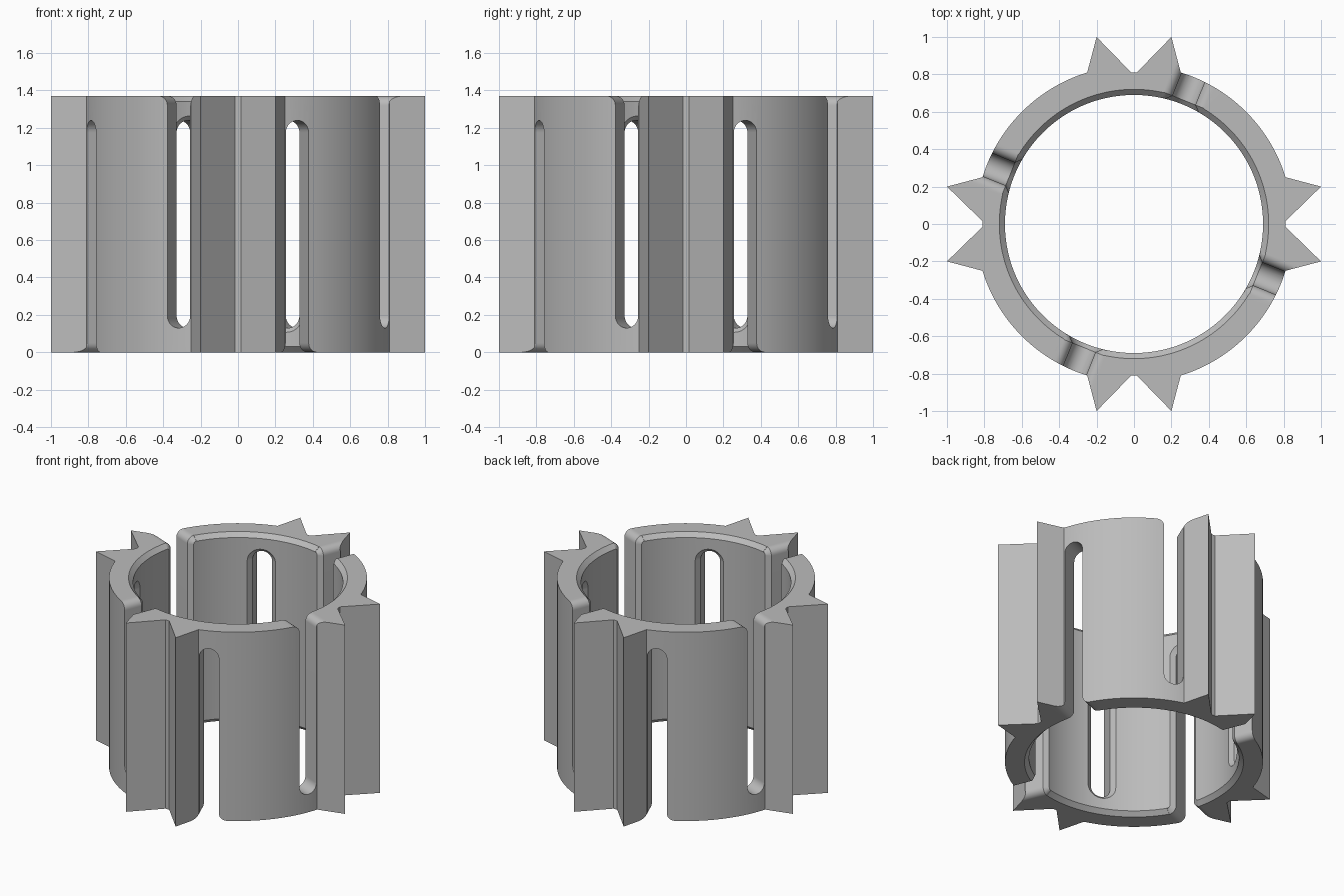
import bpy, bmesh, math
from mathutils import Matrix

if "Cube" in bpy.data.objects:
    bpy.data.objects.remove(bpy.data.objects["Cube"])

H = 1.37                      # height
R_OUT, R_IN = 0.848, 0.69     # ring radii
C = 0.03                      # inner edge chamfer
W, R = 0.066, 0.05            # slot half width, flare radius at its open end
SLOT_END = 0.13               # distance of the closed slot end from the rim
SLOT_ANGLE = math.radians(22)

grey = bpy.data.materials.new("light grey")
grey.diffuse_color = (0.5, 0.5, 0.5, 1)
grey.use_nodes = True
grey.node_tree.nodes["Principled BSDF"].inputs["Base Color"].default_value = grey.diffuse_color


def make_object(name, bm):
    bmesh.ops.recalc_face_normals(bm, faces=bm.faces)
    mesh = bpy.data.meshes.new(name)
    bm.to_mesh(mesh)
    bm.free()
    mesh.materials.append(grey)
    ob = bpy.data.objects.new(name, mesh)
    bpy.context.collection.objects.link(ob)
    return ob


def stitch(bm, loops, closed):
    """Quads between successive closed vertex loops; caps on the ends if not closed."""
    n = len(loops[0])
    pairs = list(zip(loops, loops[1:]))
    if closed:
        pairs.append((loops[-1], loops[0]))
    else:
        bm.faces.new(loops[0])
        bm.faces.new(loops[-1])
    for a, b in pairs:
        for i in range(n):
            j = (i + 1) % n
            bm.faces.new((a[i], a[j], b[j], b[i]))


# Quarter outline: a pair of pointed teeth around +x, then the plain arc
corners = [(0.81, -0.25), (1.0, -0.2), (0.81, -0.015), (0.81, 0.015), (1.0, 0.2), (0.81, 0.25)]
quarter = []
for (x0, y0), (x1, y1) in zip(corners, corners[1:]):
    steps = 1 if abs(y1 - y0) < 0.04 else 4
    quarter += [(x0 + (x1 - x0) * k / steps, y0 + (y1 - y0) * k / steps) for k in range(steps)]
a0 = math.atan2(0.25, 0.81)
a1 = math.pi / 2 - a0
quarter += [(R_OUT * math.cos(a0 + (a1 - a0) * k / 24), R_OUT * math.sin(a0 + (a1 - a0) * k / 24))
            for k in range(24)]
outline = []
for q in range(4):
    c, s = round(math.cos(q * math.pi / 2)), round(math.sin(q * math.pi / 2))
    outline += [(c * x - s * y, s * x + c * y) for x, y in quarter]

# Toothed ring with a chamfered bore
bm = bmesh.new()
loops = []
for radius, z in ((None, 0), (None, H), (R_IN + C, H), (R_IN, H - C), (R_IN, C), (R_IN + C, 0)):
    loop = []
    for x, y in outline:
        k = 1 if radius is None else radius / math.hypot(x, y)
        loop.append(bm.verts.new((x * k, y * k, z)))
    loops.append(loop)
stitch(bm, loops, True)
ring = make_object("slotted_ring", bm)


def slot_profile(e):
    """Half-round slot with a flared open top, grown outwards by e."""
    right = [((W + e) * math.sin(t), SLOT_END + W - (W + e) * math.cos(t))
             for t in (math.pi / 2 * k / 10 for k in range(11))]
    right += [(W + R - (R - e) * math.cos(t), H - R + (R - e) * math.sin(t))
              for t in (math.pi / 2 * k / 8 for k in range(9))]
    right.append((W + R, H + 0.1))
    return right + [(-x, z) for x, z in reversed(right[1:])]


# Slots beside the teeth, alternately open at the top and at the bottom
bm = bmesh.new()
for q in range(4):
    for side in (-1, 1):
        turn = Matrix.Rotation(q * math.pi / 2 + side * SLOT_ANGLE, 4, 'Z')
        loops = []
        for d, e in ((0.55, C), (R_IN - 0.007, C), (R_IN - 0.007 + C, 0), (1.2, 0)):
            loops.append([bm.verts.new(turn @ Matrix.Translation((d, y, z if side < 0 else H - z)).to_translation())
                          for y, z in slot_profile(e)])
        stitch(bm, loops, False)
cutter = make_object("slot_cutter", bm)
cutter.hide_render = True

mod = ring.modifiers.new("slots", 'BOOLEAN')
mod.operation = 'DIFFERENCE'
mod.solver = 'EXACT'
mod.object = cutter
bpy.context.view_layer.objects.active = ring
ring.select_set(True)
cutter.select_set(False)
bpy.ops.object.modifier_apply(modifier=mod.name)
bpy.data.objects.remove(cutter)
bpy.ops.object.shade_smooth_by_angle(angle=math.radians(25))
